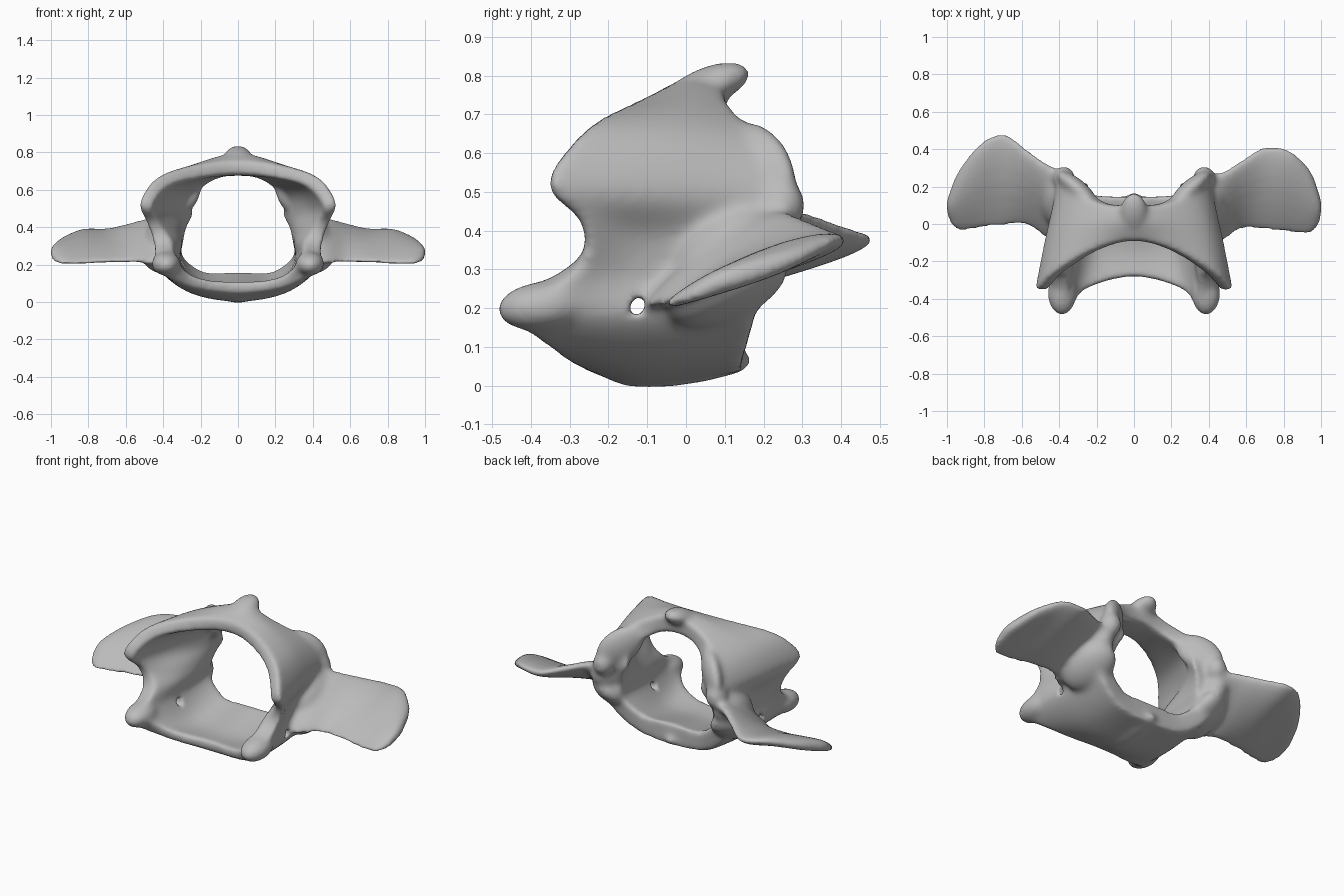
import bpy, bmesh, math
from mathutils import Vector

cube = bpy.data.objects.get("Cube")
if cube:
    bpy.data.objects.remove(cube, do_unlink=True)

bone = bpy.data.materials.new("bone_grey")
bone.use_nodes = True
bone.diffuse_color = (0.5, 0.5, 0.5, 1)
bone.node_tree.nodes["Principled BSDF"].inputs["Base Color"].default_value = (0.5, 0.5, 0.5, 1)


def spline(pts, n, closed=False):
    """Catmull-Rom samples through points of any dimension."""
    pts = [Vector(p) for p in pts]
    k, out = len(pts), []
    for i in range(k if closed else k - 1):
        a, b, c, d = (pts[j % k] if closed else pts[max(0, min(k - 1, j))]
                      for j in range(i - 1, i + 3))
        for s in range(n):
            t = s / n
            out.append((b * 2 + (c - a) * t + (a * 2 - b * 5 + c * 4 - d) * t**2
                        + (b * 3 - a - c * 3 + d) * t**3) / 2)
    return out if closed else out + [pts[-1]]


def loft(name, rings, closed):
    """Skin a list of equal loops, closed on itself or capped."""
    bm = bmesh.new()
    loops = [[bm.verts.new(p) for p in r] for r in rings]
    m = len(loops[0])
    pairs = list(zip(loops, loops[1:])) + ([(loops[-1], loops[0])] if closed else [])
    for a, b in pairs:
        for i in range(m):
            bm.faces.new((a[i], a[(i + 1) % m], b[(i + 1) % m], b[i]))
    if not closed:
        bm.faces.new(loops[0][::-1])
        bm.faces.new(loops[-1])
    bmesh.ops.recalc_face_normals(bm, faces=bm.faces)
    mesh = bpy.data.meshes.new(name)
    bm.to_mesh(mesh)
    bm.free()
    ob = bpy.data.objects.new(name, mesh)
    bpy.context.collection.objects.link(ob)
    return ob


def blob(name, loc, size, rot=(0, 0, 0)):
    bpy.ops.mesh.primitive_uv_sphere_add(segments=24, ring_count=14, radius=1, location=loc, rotation=rot)
    ob = bpy.context.object
    ob.name, ob.scale = name, size
    bpy.ops.object.transform_apply(location=True, rotation=True, scale=True)
    return ob


# Ring: each station has front, middle and back points (x, y, z, thickness)
half = [
    [(0, -.09, .715, .07), (0, .01, .735, .12), (0, .10, .735, .10)],
    [(.20, -.14, .70, .08), (.19, .0, .70, .10), (.15, .11, .69, .10)],
    [(.40, -.26, .645, .08), (.36, -.04, .62, .10), (.28, .18, .60, .13)],
    [(.495, -.355, .52, .07), (.43, -.09, .49, .10), (.32, .22, .49, .18)],
    [(.46, -.27, .42, .07), (.38, -.10, .39, .09), (.34, .21, .40, .14)],
    [(.405, -.28, .32, .10), (.355, -.10, .30, .11), (.35, .18, .30, .12)],
    [(.385, -.43, .205, .10), (.36, -.12, .20, .12), (.34, .18, .21, .11)],
    [(.25, -.34, .11, .07), (.23, -.12, .08, .08), (.20, .15, .11, .12)],
    [(0, -.28, .08, .06), (0, -.12, .052, .10), (0, .145, .10, .13)],
]
mirrored = [[(-p[0], *p[1:]) for p in st] for st in half[-2:0:-1]]
columns = [spline(col, 6, True) for col in zip(*(half + mirrored))]
rings = []
for station in zip(*columns):
    outer, inner = [], []
    for x, y, z, t in spline(station, 6):
        n = Vector((x / .42, 0, (z - .4) / .35)).normalized() * t / 2
        outer.append(Vector((x, y, z)) + n)
        inner.append(Vector((x, y, z)) - n)
    rings.append(outer + inner[::-1])
parts = [loft("vertebral_ring", rings, True)]

# Side wings: x, front y and z, back y on the left and right, back z, thickness
wing = [
    (.36, -.11, .205, .26, .27, .42, .12),
    (.47, -.10, .205, .28, .33, .435, .10),
    (.58, -.03, .21, .35, .41, .41, .085),
    (.70, -.04, .21, .42, .49, .38, .08),
    (.83, -.05, .205, .40, .43, .38, .08),
    (.94, -.06, .205, .30, .29, .33, .08),
    (.985, -.02, .215, .19, .18, .29, .07),
    (1.005, .03, .23, .12, .12, .265, .05),
]
for side, label in ((1, "left"), (-1, "right")):
    rings = []
    for x, fy, fz, left_y, right_y, bz, t in spline(wing, 4):
        by = left_y if side > 0 else right_y
        fy += .02 * (side < 0)
        loop = []
        for i in range(20):
            a = math.tau * i / 20
            u = (1 - math.cos(a)) / 2
            hump = .015 * math.sin(math.pi * u)
            loop.append((side * x, fy + (by - fy) * u,
                         fz + (bz - fz) * u + hump + math.sin(a) * t / 2 * (.7 + .4 * u)))
        rings.append(loop)
    parts.append(loft(label + "_wing", rings, False))
    # Front lower lobes, rear joint plates and the struts under each wing
    parts += [
        blob(label + "_front_lobe", (side * .385, -.37, .205), (.078, .12, .064), (.1, 0, 0)),
        blob(label + "_rear_joint", (side * .305, .19, .565), (.15, .05, .10), (0, side * .6, side * .7)),
        blob(label + "_joint_tip", (side * .375, .245, .465), (.06, .065, .07)),
        blob(label + "_wing_root", (side * .405, .13, .35), (.085, .16, .10), (.4, 0, 0)),
        blob(label + "_wing_strut", (side * .41, .11, .25), (.12, .17, .07), (.45, side * -.5, 0)),
    ]

# Crest on the arch and keel under the floor
parts.append(blob("top_crest", (0, .06, .775), (.075, .115, .05), (.35, 0, 0)))
parts.append(blob("bottom_keel", (0, -.01, .043), (.08, .19, .042), (.13, 0, 0)))

# Fuse the parts into one skin
bpy.ops.object.select_all(action='DESELECT')
for p in parts:
    p.select_set(True)
body = parts[0]
bpy.context.view_layer.objects.active = body
bpy.ops.object.join()
body.name = "vertebra"

# Small channel through both side walls
cutter = blob("channel_cutter", (0, -.125, .205), (3, .019, .026), (-.4, 0, 0))
cutter.hide_render = True
cutter.hide_set(True)
bpy.context.view_layer.objects.active = body
body.select_set(True)


def modify(kind, **settings):
    m = body.modifiers.new(kind.lower(), kind)
    for key, value in settings.items():
        setattr(m, key, value)
    bpy.ops.object.modifier_apply(modifier=m.name)


modify('REMESH', mode='VOXEL', voxel_size=.012)
modify('SMOOTH', factor=.5, iterations=18)
modify('BOOLEAN', operation='DIFFERENCE', object=cutter, solver='EXACT')
modify('REMESH', mode='VOXEL', voxel_size=.01)
modify('SMOOTH', factor=.5, iterations=4)
bpy.data.objects.remove(cutter, do_unlink=True)

body.data.materials.clear()
body.data.materials.append(bone)
bpy.ops.object.shade_smooth()
